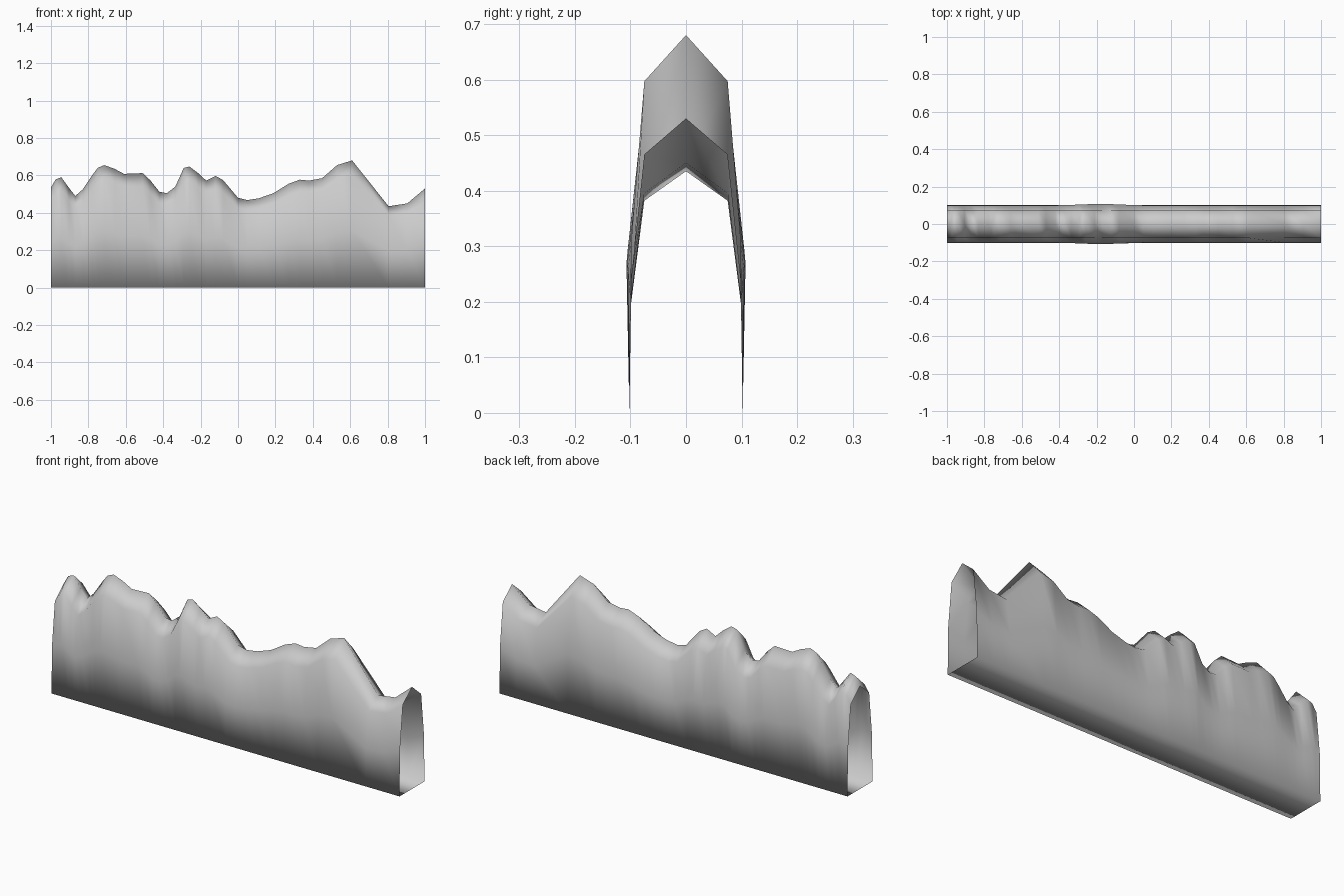
import bpy, bmesh, math

if "Cube" in bpy.data.objects:
    bpy.data.objects.remove(bpy.data.objects["Cube"])

# Ridge line: x position and crest height
crest = [(-1, .535), (-.975, .578), (-.945, .59), (-.905, .535), (-.87, .49), (-.83, .525),
         (-.78, .60), (-.75, .64), (-.715, .655), (-.66, .635), (-.61, .608), (-.51, .612),
         (-.47, .575), (-.42, .512), (-.38, .505), (-.335, .54), (-.29, .64), (-.26, .647),
         (-.21, .61), (-.17, .572), (-.12, .597), (-.08, .575), (0, .48), (.05, .468),
         (.11, .477), (.19, .505), (.27, .555), (.33, .577), (.38, .572), (.45, .585),
         (.53, .655), (.61, .68), (.805, .435), (.905, .45), (1, .53)]


def section(x, h):
    """Seven-sided cross-section with a slight bulge left of the middle."""
    mid = 0.099 + 0.008 * math.exp(-((x + 0.18) / 0.16) ** 2)
    half = [(0.102, 0), (mid, 0.45 * h), (0.075, 0.878 * h)]
    return half + [(0, h)] + [(-y, z) for y, z in reversed(half)]


# Closed loop swept along x, open at both ends
bm = bmesh.new()
rings = [[bm.verts.new((x, y, z)) for y, z in section(x, h)] for x, h in crest]
for a, b in zip(rings, rings[1:]):
    n = len(a)
    for i in range(n):
        j = (i + 1) % n
        bm.faces.new((a[i], a[j], b[j], b[i]))
bmesh.ops.recalc_face_normals(bm, faces=bm.faces)
# Make the shell face outwards
bm.normal_update()
floor = min(bm.faces, key=lambda f: f.calc_center_median().z)
if floor.normal.z > 0:
    bmesh.ops.reverse_faces(bm, faces=bm.faces)
for f in bm.faces:
    f.smooth = True

mesh = bpy.data.meshes.new("mountain_ridge")
bm.to_mesh(mesh)
bm.free()
bpy.context.collection.objects.link(bpy.data.objects.new("mountain_ridge", mesh))
